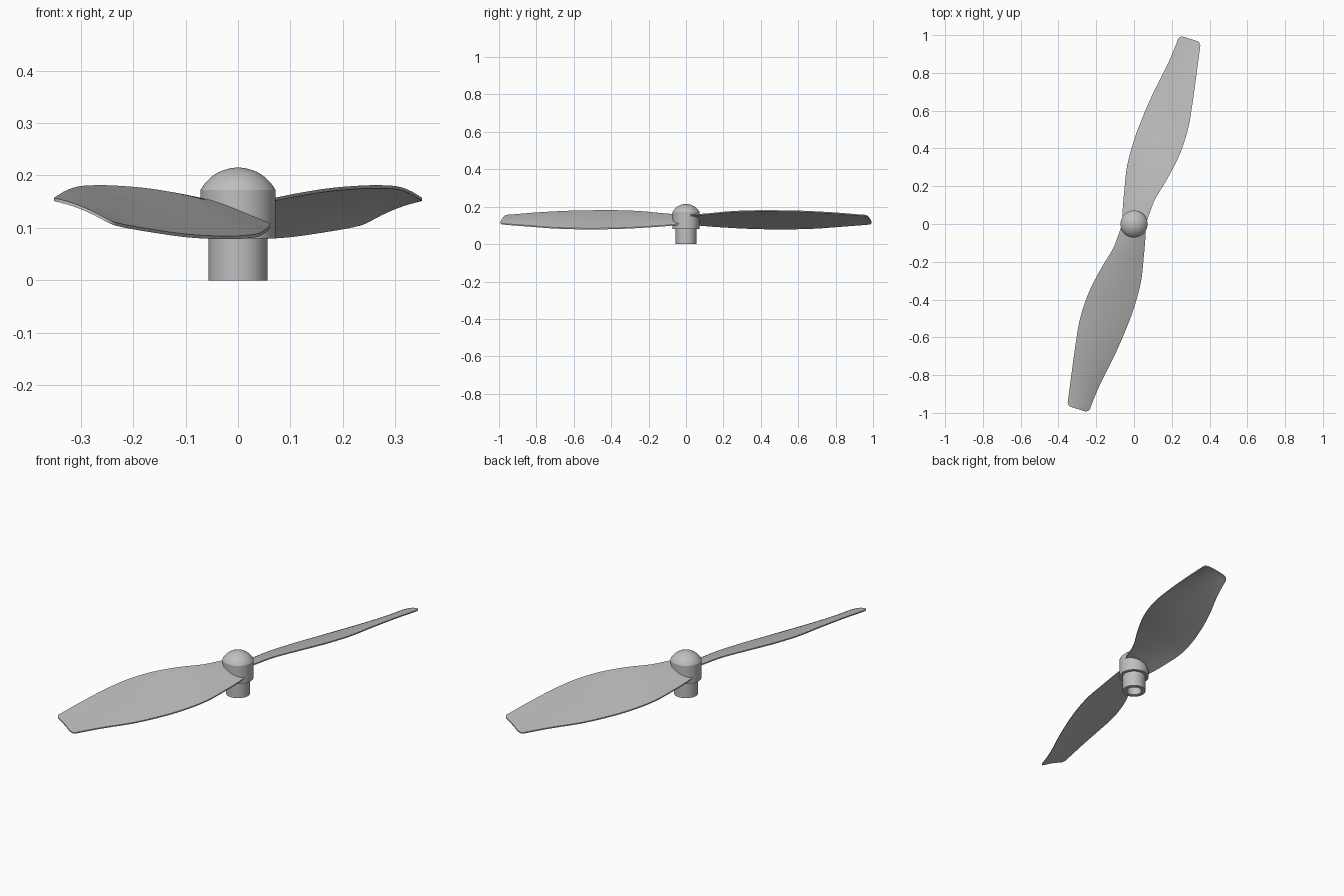
import bpy, math
from mathutils import Matrix, Vector

cube = bpy.data.objects.get("Cube")
if cube:
    bpy.data.objects.remove(cube, do_unlink=True)

grey = bpy.data.materials.new("light grey plastic")
grey.use_nodes = True
colour = (0.52, 0.52, 0.52, 1)
grey.diffuse_color = colour
grey.node_tree.nodes["Principled BSDF"].inputs["Base Color"].default_value = colour


def add_mesh(name, verts, faces, sharp=35):
    mesh = bpy.data.meshes.new(name)
    mesh.from_pydata(verts, [], faces)
    mesh.materials.append(grey)
    obj = bpy.data.objects.new(name, mesh)
    bpy.context.collection.objects.link(obj)
    bpy.ops.object.select_all(action='DESELECT')
    obj.select_set(True)
    bpy.context.view_layer.objects.active = obj
    bpy.ops.object.mode_set(mode='EDIT')
    bpy.ops.mesh.select_all(action='SELECT')
    bpy.ops.mesh.remove_doubles(threshold=0.00001)
    bpy.ops.mesh.normals_make_consistent(inside=False)
    bpy.ops.object.mode_set(mode='OBJECT')
    bpy.ops.object.shade_smooth_by_angle(angle=math.radians(sharp))
    return obj


# Hub: shaft sleeve with a blind bore, wider collar and spherical cap
SIDES = 64
HUB_R, CAP_Z, TOP = 0.0715, 0.172, 0.215
cap_r = (HUB_R ** 2 + (TOP - CAP_Z) ** 2) / (2 * (TOP - CAP_Z))
cap_angle = math.asin(HUB_R / cap_r)
profile = [(0, 0.07), (0.036, 0.07), (0.036, 0), (0.056, 0), (0.056, 0.08), (HUB_R, 0.08)]
for i in range(13):
    a = cap_angle * (1 - i / 12)
    profile.append((cap_r * math.sin(a), TOP - cap_r + cap_r * math.cos(a)))
verts = [(r * math.cos(k * math.tau / SIDES), r * math.sin(k * math.tau / SIDES), z)
         for r, z in profile for k in range(SIDES)]
faces = [(j * SIDES + k, j * SIDES + (k + 1) % SIDES,
          (j + 1) * SIDES + (k + 1) % SIDES, (j + 1) * SIDES + k)
         for j in range(len(profile) - 1) for k in range(SIDES)]
add_mesh("hub", verts, faces, 20)

# Blade stations: distance along span, low edge offset and height, high edge offset and height
stations = [Vector(s) for s in (
    (0.00, -0.066, 0.107, 0.060, 0.152),
    (0.08, -0.086, 0.099, 0.062, 0.157),
    (0.16, -0.103, 0.093, 0.068, 0.163),
    (0.28, -0.126, 0.086, 0.097, 0.173),
    (0.42, -0.132, 0.082, 0.121, 0.178),
    (0.56, -0.124, 0.082, 0.124, 0.178),
    (0.70, -0.108, 0.086, 0.106, 0.175),
    (0.85, -0.083, 0.096, 0.081, 0.167),
    (0.95, -0.072, 0.103, 0.064, 0.159),
    (1.00, -0.069, 0.107, 0.055, 0.155))]


def smooth_path(points, steps):
    ends = [2 * points[0] - points[1]] + points + [2 * points[-1] - points[-2]]
    out = []
    for a, b, c, d in zip(ends, ends[1:], ends[2:], ends[3:]):
        for i in range(steps):
            t = i / steps
            out.append(b + (c - a) * t / 2 + (2 * a - 5 * b + 4 * c - d) * t * t / 2
                       + (3 * b - a - 3 * c + d) * t ** 3 / 2)
    return out + [points[-1]]


# Rounded tip corners: trim the chord along a quarter circle
path = smooth_path(stations, 6)
tip = path[-1]
CORNER = 0.024
rows = [(s, 0) for s in path]
for i in range(1, 7):
    a = i * math.pi / 12
    row = tip.copy()
    row[0] += CORNER * math.sin(a)
    rows.append((row, CORNER * (1 - math.cos(a))))

CHORD, THICK, CAMBER = 14, 0.006, 0.007


def section(row, trim):
    u, v0, z0, v1, z1 = row
    cut = trim / (v1 - v0)
    upper, lower = [], []
    for k in range(CHORD + 1):
        t = cut + (1 - 2 * cut) * k / CHORD
        z = z0 + (z1 - z0) * t + CAMBER * 4 * t * (1 - t)
        v = v0 + (v1 - v0) * t
        upper.append((v, u, z + THICK / 2))
        lower.append((v, u, z - THICK / 2))
    return upper + lower[::-1]


def make_blade(name, turn):
    verts = [p for row, trim in rows for p in section(row, trim)]
    n = 2 * (CHORD + 1)
    faces = [(j * n + k, j * n + (k + 1) % n, (j + 1) * n + (k + 1) % n, (j + 1) * n + k)
             for j in range(len(rows) - 1) for k in range(n)]
    for start in (0, (len(rows) - 1) * n):
        faces += [(start + k, start + k + 1, start + n - 2 - k, start + n - 1 - k)
                  for k in range(CHORD)]
    blade = add_mesh(name, verts, faces)
    blade.data.transform(Matrix.Rotation(turn - math.radians(17.3), 4, 'Z'))


make_blade("back_blade", 0)
make_blade("front_blade", math.pi)
